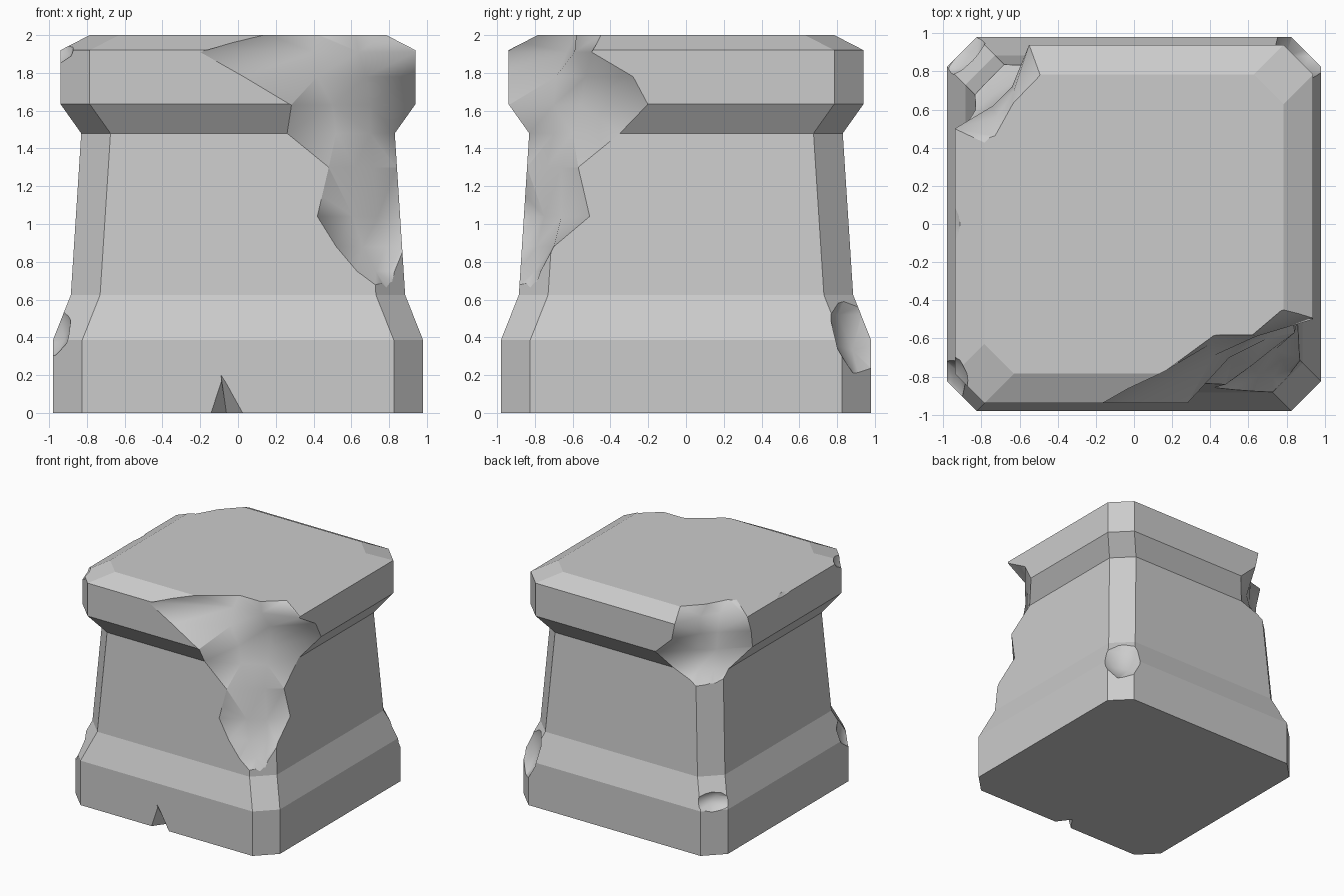
import bpy
import bmesh
from mathutils import Vector

cube = bpy.data.objects.get("Cube")
if cube:
    bpy.data.objects.remove(cube, do_unlink=True)

stone = bpy.data.materials.new("grey_stone")
stone.use_nodes = True
GREY = (0.6, 0.6, 0.6, 1)
stone.diffuse_color = GREY
stone.node_tree.nodes["Principled BSDF"].inputs["Base Color"].default_value = GREY


def add_object(name, bm, smooth):
    bmesh.ops.recalc_face_normals(bm, faces=bm.faces)
    for f in bm.faces:
        f.smooth = smooth
    mesh = bpy.data.meshes.new(name)
    bm.to_mesh(mesh)
    bm.free()
    mesh.materials.append(stone)
    ob = bpy.data.objects.new(name, mesh)
    bpy.context.collection.objects.link(ob)
    return ob


def loft(name, rings, smooth=False, triangulate=False):
    """Skin a stack of rings and cap both ends."""
    bm = bmesh.new()
    loops = [[bm.verts.new(p) for p in ring] for ring in rings]
    n = len(loops[0])
    for low, high in zip(loops, loops[1:]):
        for i in range(n):
            j = (i + 1) % n
            bm.faces.new((low[i], low[j], high[j], high[i]))
    bm.faces.new(loops[0][::-1])
    bm.faces.new(loops[-1])
    if triangulate:
        bmesh.ops.triangulate(bm, faces=bm.faces)
    return add_object(name, bm, smooth)


def octagon(half, z, cut=0.155):
    c = half - cut
    return [(half, -c, z), (half, c, z), (c, half, z), (-c, half, z),
            (-half, c, z), (-half, -c, z), (-c, -half, z), (c, -half, z)]


def broken_corner(name, levels, sx, sy):
    """Cutter for a ragged corner: z, face width, front rim, two inner points, side rim."""
    rings = []
    for z, w, a, p, q, b in levels:
        pts = [(a, 1.3), (a, w), p, q, (w, b), (1.3, b), (1.3, 1.3)]
        rings.append([(sx * x, sy * y, z) for x, y in pts])
    return loft(name, rings, smooth=True, triangulate=True)


def chip(name, centre, radii):
    """Faceted lump that bites a shallow hollow."""
    bm = bmesh.new()
    bmesh.ops.create_icosphere(bm, subdivisions=2, radius=1)
    for v in bm.verts:
        v.co = Vector(centre) + Vector(c * r for c, r in zip(v.co, radii))
    return add_object(name, bm, True)


# Pedestal body: plinth, tapering shaft and overhanging cap
profile = [(0.98, 0), (0.98, 0.385), (0.885, 0.625), (0.83, 1.48),
           (0.94, 1.635), (0.94, 1.92), (0.785, 2)]
body = loft("stone_pedestal", [octagon(h, z) for h, z in profile])

# Large break down the front left corner
front_break = [
    (0.61, 0.90, 0.80, (0.82, 0.84), (0.84, 0.82), 0.80),
    (0.75, 0.877, 0.63, (0.73, 0.80), (0.80, 0.77), 0.77),
    (0.88, 0.868, 0.52, (0.66, 0.79), (0.78, 0.71), 0.70),
    (1.04, 0.858, 0.42, (0.61, 0.75), (0.74, 0.66), 0.51),
    (1.30, 0.842, 0.48, (0.62, 0.74), (0.72, 0.66), 0.57),
    (1.48, 0.83, 0.26, (0.52, 0.70), (0.70, 0.60), 0.35),
    (1.63, 0.94, 0.28, (0.50, 0.70), (0.70, 0.56), 0.20),
    (1.78, 0.94, 0.03, (0.42, 0.69), (0.68, 0.53), 0.28),
    (1.91, 0.94, -0.20, (0.40, 0.63), (0.64, 0.59), 0.50),
    (2.01, 0.785, 0.14, (0.42, 0.58), (0.62, 0.58), 0.44)]

# Smaller break at the top of the back right corner
back_break = [
    (1.37, 0.90, 0.62, (0.76, 0.78), (0.78, 0.76), 0.74),
    (1.48, 0.83, 0.46, (0.64, 0.74), (0.74, 0.68), 0.60),
    (1.63, 0.94, 0.36, (0.60, 0.73), (0.73, 0.62), 0.43),
    (1.78, 0.94, 0.52, (0.64, 0.72), (0.74, 0.62), 0.45),
    (1.92, 0.94, 0.55, (0.63, 0.70), (0.72, 0.56), 0.50),
    (2.01, 0.785, 0.48, (0.63, 0.63), (0.73, 0.45), 0.40)]

# Wedge notch in the bottom front edge
notch = [[(-0.16, -1, -0.01), (0.045, -1, -0.01), (-0.06, -0.86, -0.01)],
         [(-0.091, -1, 0.2), (-0.089, -1, 0.2), (-0.09, -0.975, 0.2)]]

cutters = [
    broken_corner("front_break", front_break, 1, -1),
    broken_corner("back_break", back_break, -1, 1),
    loft("front_notch", notch),
    chip("back_left_chip", (0.95, 1.0, 0.52), (0.22, 0.24, 0.36)),
    chip("back_right_chip", (-0.99, 0.99, 0.47), (0.22, 0.22, 0.12)),
    chip("front_right_chip", (-1.02, -0.88, 0.48), (0.14, 0.2, 0.2)),
    chip("cap_edge_chip", (-1.0, 0, 1.97), (0.1, 0.22, 0.08)),
    chip("cap_corner_chip", (-1.0, -0.86, 1.95), (0.14, 0.2, 0.12)),
]

# Carve every break, then discard the cutters
bpy.context.view_layer.objects.active = body
for cutter in cutters:
    cutter.hide_render = True
    mod = body.modifiers.new(cutter.name, 'BOOLEAN')
    mod.operation = 'DIFFERENCE'
    mod.solver = 'EXACT'
    mod.object = cutter
    bpy.ops.object.modifier_apply(modifier=mod.name)
    bpy.data.objects.remove(cutter, do_unlink=True)
